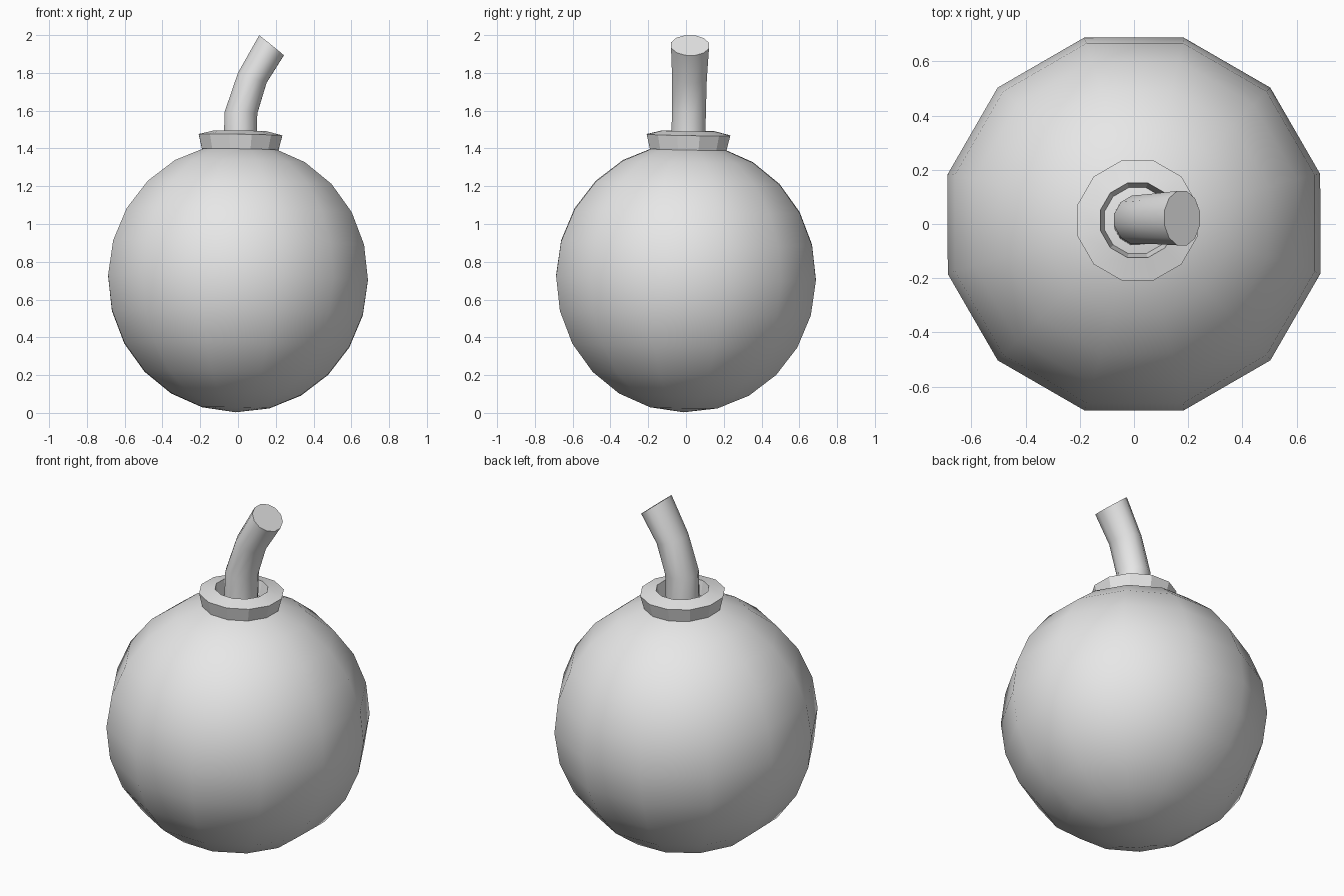
import bpy, bmesh, math
from mathutils import Matrix, Vector

cube = bpy.data.objects.get("Cube")
if cube:
    bpy.data.objects.remove(cube)

SIDES = 12
CENTRE_Z = 0.715
RADIUS = 0.712

grey = bpy.data.materials.new("plain grey")
grey.use_nodes = True
grey.diffuse_color = (0.8, 0.8, 0.8, 1)
grey.node_tree.nodes["Principled BSDF"].inputs["Base Color"].default_value = (0.8, 0.8, 0.8, 1)

# Everything leans very slightly about the ball's centre
lean = (Matrix.Translation((0, 0, CENTRE_Z))
        @ Matrix.Rotation(math.radians(1), 4, "Y")
        @ Matrix.Rotation(math.radians(-1), 4, "X"))


def finish(name, bm, angle):
    bmesh.ops.recalc_face_normals(bm, faces=bm.faces)
    mesh = bpy.data.meshes.new(name)
    bm.to_mesh(mesh)
    bm.free()
    mesh.materials.append(grey)
    mesh.transform(lean)
    obj = bpy.data.objects.new(name, mesh)
    bpy.context.collection.objects.link(obj)
    bpy.ops.object.select_all(action="DESELECT")
    obj.select_set(True)
    bpy.context.view_layer.objects.active = obj
    bpy.ops.object.shade_smooth_by_angle(angle=math.radians(angle))


def ring(bm, centre, rx, ry, tilt=0):
    """Twelve-sided ring, tipped towards +x by tilt degrees."""
    turn = Matrix.Rotation(math.radians(tilt), 3, "Y")
    verts = []
    for i in range(SIDES):
        a = math.tau * (i + 0.5) / SIDES
        offset = turn @ Vector((rx * math.cos(a), ry * math.sin(a), 0))
        verts.append(bm.verts.new(Vector(centre) + offset))
    return verts


def bridge(bm, a, b):
    for i in range(SIDES):
        j = (i + 1) % SIDES
        bm.faces.new((a[i], a[j], b[j], b[i]))


# Ball
bm = bmesh.new()
bmesh.ops.create_uvsphere(bm, u_segments=SIDES, v_segments=12, radius=RADIUS,
                          matrix=Matrix.Rotation(math.radians(15), 4, "Z"))
finish("ball", bm, 40)

# Flared collar with an open, slightly raised inner lip
bm = bmesh.new()
profile = [(0.21, 0.68), (0.229, 0.757), (0.143, 0.778), (0.125, 0.69)]
rings = [ring(bm, (0, 0, z), r, r) for r, z in profile]
for a, b in zip(rings, rings[1:] + rings[:1]):
    bridge(bm, a, b)
finish("collar", bm, 25)

# Bent fuse with a flat slanted end
bm = bmesh.new()
path = [(0.0, 0.68, 0.09, 0.093, 0), (0.0, 0.873, 0.09, 0.093, 1),
        (0.057, 1.06, 0.083, 0.095, 18), (0.156, 1.234, 0.087, 0.104, 38)]
rings = [ring(bm, (x, 0, z), rx, ry, tilt) for x, z, rx, ry, tilt in path]
for a, b in zip(rings, rings[1:]):
    bridge(bm, a, b)
bm.faces.new(rings[0])
bm.faces.new(rings[-1])
finish("fuse", bm, 40)
